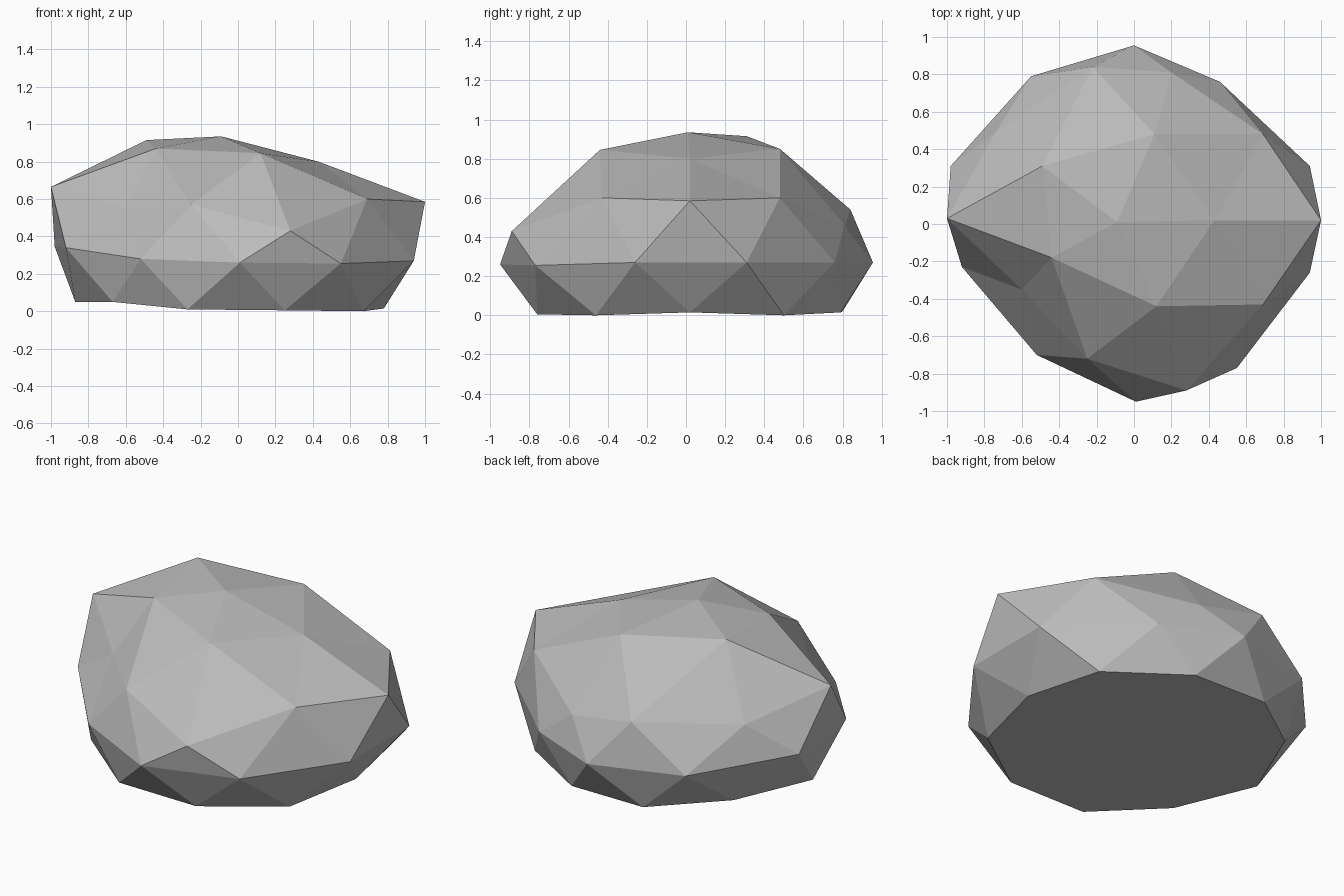
import bpy
import bmesh

# Rings of the faceted boulder, counter-clockwise from +x
PEAK = (-0.09, 0.01, 0.935)
CROWN = [(0.43, 0.02, 0.80), (0.11, 0.48, 0.85), (-0.49, 0.31, 0.915),
         (-0.44, -0.18, 0.87), (0.12, -0.44, 0.845)]
SHOULDER = [(1.0, 0.02, 0.585), (0.69, 0.48, 0.60), (0.20, 0.81, 0.46),
            (-0.22, 0.84, 0.54), (-0.74, 0.49, 0.53), (-1.0, 0.03, 0.665),
            (-0.60, -0.35, 0.55), (-0.25, -0.72, 0.57), (0.28, -0.89, 0.43),
            (0.69, -0.43, 0.60)]
WAIST = [(0.94, 0.31, 0.27), (0.46, 0.76, 0.27), (0.0, 0.955, 0.27),
         (-0.55, 0.79, 0.28), (-0.98, 0.31, 0.345), (-0.92, -0.23, 0.34),
         (-0.52, -0.70, 0.28), (0.01, -0.95, 0.26), (0.55, -0.77, 0.255),
         (0.94, -0.26, 0.27)]
BASE = [(0.78, 0.02, 0.015), (0.67, 0.50, 0.0), (0.22, 0.79, 0.015),
        (-0.27, 0.80, 0.02), (-0.67, 0.50, 0.055), (-0.87, 0.02, 0.05),
        (-0.67, -0.46, 0.05), (-0.27, -0.76, 0.01), (0.25, -0.76, 0.005),
        (0.67, -0.46, 0.0)]

bm = bmesh.new()
peak = bm.verts.new(PEAK)
crown, shoulder, waist, base = (
    [bm.verts.new(p) for p in ring] for ring in (CROWN, SHOULDER, WAIST, BASE))

# Top cap and crown facets
for i in range(5):
    a, b = crown[i], crown[(i + 1) % 5]
    before, mid, after = shoulder[2 * i - 1], shoulder[2 * i], shoulder[2 * i + 1]
    for tri in ((peak, a, b), (a, before, mid), (a, mid, after), (a, after, b)):
        bm.faces.new(tri)

# Zigzag bands of the sides
for j in range(10):
    k = (j + 1) % 10
    bm.faces.new((shoulder[j], waist[j], shoulder[k]))
    bm.faces.new((shoulder[k], waist[j], waist[k]))
    bm.faces.new((waist[j], base[j], base[k]))
    bm.faces.new((waist[j], base[k], waist[k]))

# Flat underside
bm.faces.new(base[::-1])
bmesh.ops.recalc_face_normals(bm, faces=bm.faces)

mesh = bpy.data.meshes.new("boulder")
bm.to_mesh(mesh)
bm.free()

stone = bpy.data.materials.new("stone_grey")
stone.diffuse_color = (0.5, 0.5, 0.5, 1.0)
mesh.materials.append(stone)

boulder = bpy.data.objects.new("boulder", mesh)
bpy.context.collection.objects.link(boulder)
